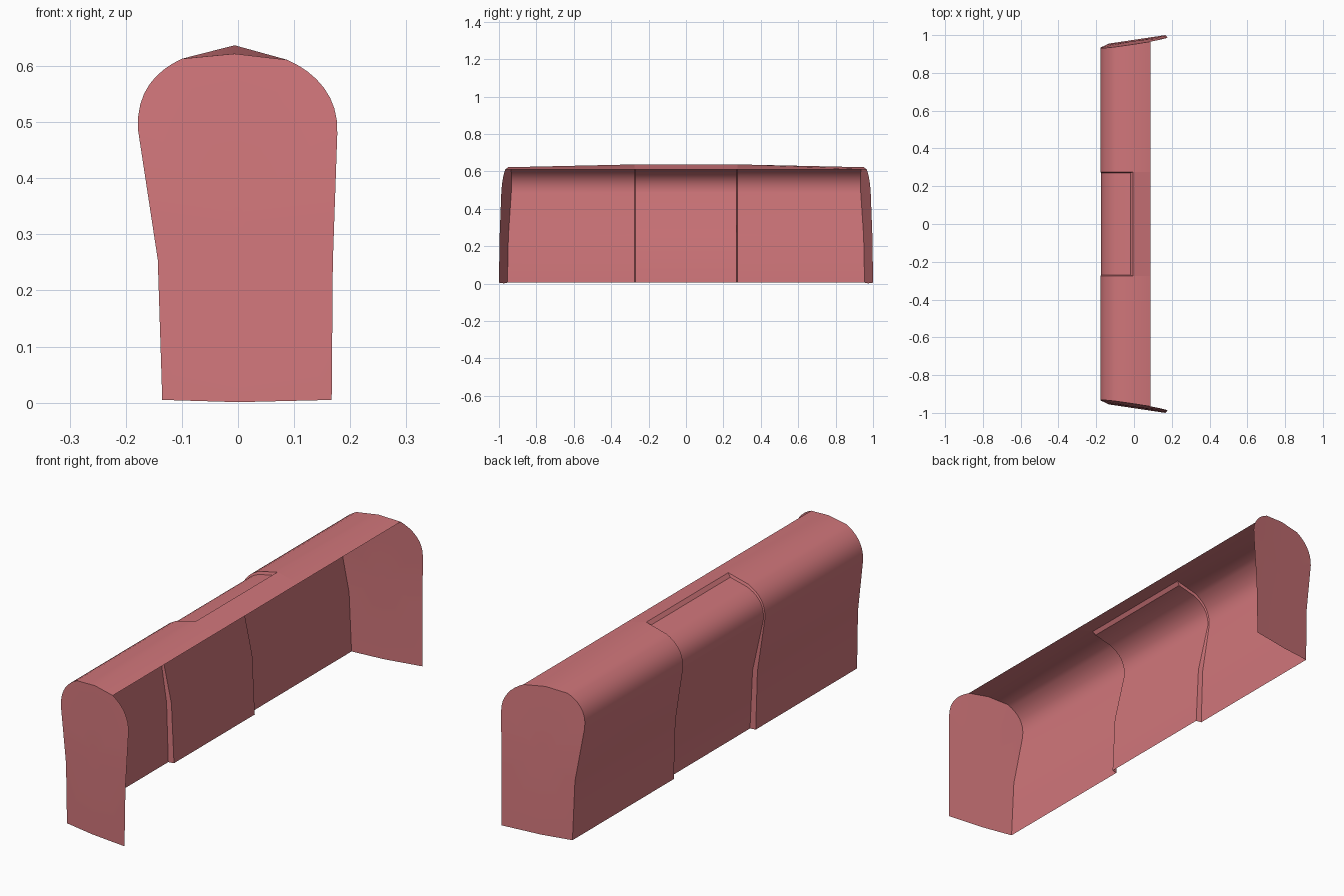
import bpy
from mathutils import Vector

if "Cube" in bpy.data.objects:
    bpy.data.objects.remove(bpy.data.objects["Cube"])

mat = bpy.data.materials.new("dusty_red")
mat.diffuse_color = (0.63, 0.18, 0.195, 1)
mat.use_nodes = True
mat.node_tree.nodes["Principled BSDF"].inputs["Base Color"].default_value = mat.diffuse_color


def bezier(a, b, c, d, n=8):
    pts = []
    for i in range(n + 1):
        t = i / n
        p = [(1-t)**3*a[k] + 3*(1-t)**2*t*b[k] + 3*(1-t)*t*t*c[k] + t**3*d[k] for k in (0, 1)]
        pts.append(tuple(p))
    return pts


def cap_y(x, z):
    # slanted, slightly leaning end plane
    return 0.975 + 0.15 * x - 0.06 * z * z


def make(name, verts, faces, smooth=True):
    me = bpy.data.meshes.new(name)
    me.from_pydata(verts, [], faces)
    me.materials.append(mat)
    ob = bpy.data.objects.new(name, me)
    bpy.context.collection.objects.link(ob)
    bpy.ops.object.select_all(action='DESELECT')
    ob.select_set(True)
    bpy.context.view_layer.objects.active = ob
    if smooth:
        bpy.ops.object.shade_smooth_by_angle(angle=0.5)
    return ob


def loft(name, row_a, row_b, flip=False):
    n = len(row_a)
    faces = [(i, i + 1, n + i + 1, n + i) for i in range(n - 1)]
    if flip:
        faces = [f[::-1] for f in faces]
    return make(name, row_a + row_b, faces)


# Cross-section of the rear wall and rolled top
wall = [(-0.135, 0.005), (-0.143, 0.255)]
wall += bezier((-0.178, 0.485), (-0.183, 0.555), (-0.145, 0.592), (-0.10, 0.613))
ridge = (-0.006, 0.637)
lip = (0.088, 0.611)
profile = wall + [ridge, lip]

# Inset section of the centre panel, deeper towards the bottom and the top
inset = [(-0.111, 0.005), (-0.123, 0.255)]
curve = wall[2:]
for i, (x, z) in enumerate(curve):
    t = i / (len(curve) - 1)
    inset.append((x + 0.004, z - 0.010 * t))
inset.append((-0.018, 0.622))

HALF = 0.275
for s, side in ((1, "left"), (-1, "right")):
    # outer shell between panel and end cap; ridge drops towards the cap
    inner = [(x, s * HALF, z) for x, z in profile]
    outer = []
    for p in profile:
        x, z = (p[0], 0.622) if p == ridge else p
        outer.append((x, s * cap_y(x, z), z))
    loft("shell_" + side, inner, outer, flip=(s < 0))

    # step wall at the panel side
    edge = [(x, s * HALF, z) for x, z in wall + [ridge]]
    low = [(x, s * (HALF - 0.004), z) for x, z in inset]
    loft("panel_step_" + side, low, edge, flip=(s < 0))

    # end cap
    outline = wall + [(-0.006, 0.622)]
    outline += bezier((0.088, 0.611), (0.14, 0.588), (0.18, 0.545), (0.177, 0.48))
    outline += [(0.169, 0.25), (0.167, 0.005), (0.0, 0.001)]
    verts = [(x, s * cap_y(x, z), z) for x, z in outline]
    centre = Vector((0, s * cap_y(0, 0.33), 0.33))
    n = len(verts)
    faces = [(i, (i + 1) % n, n) for i in range(n)]
    if s < 0:
        faces = [f[::-1] for f in faces]
    make("end_cap_" + side, verts + [tuple(centre)], faces)

# Recessed centre panel
d = HALF - 0.004
loft("centre_panel", [(x, -d, z) for x, z in inset], [(x, d, z) for x, z in inset])

# Upper step and front lip above the panel
loft("panel_top_step", [(inset[-1][0], -d, inset[-1][1]), (ridge[0], -HALF, ridge[1])],
     [(inset[-1][0], d, inset[-1][1]), (ridge[0], HALF, ridge[1])])
loft("centre_lip", [(x, -HALF, z) for x, z in (ridge, lip)],
     [(x, HALF, z) for x, z in (ridge, lip)])
